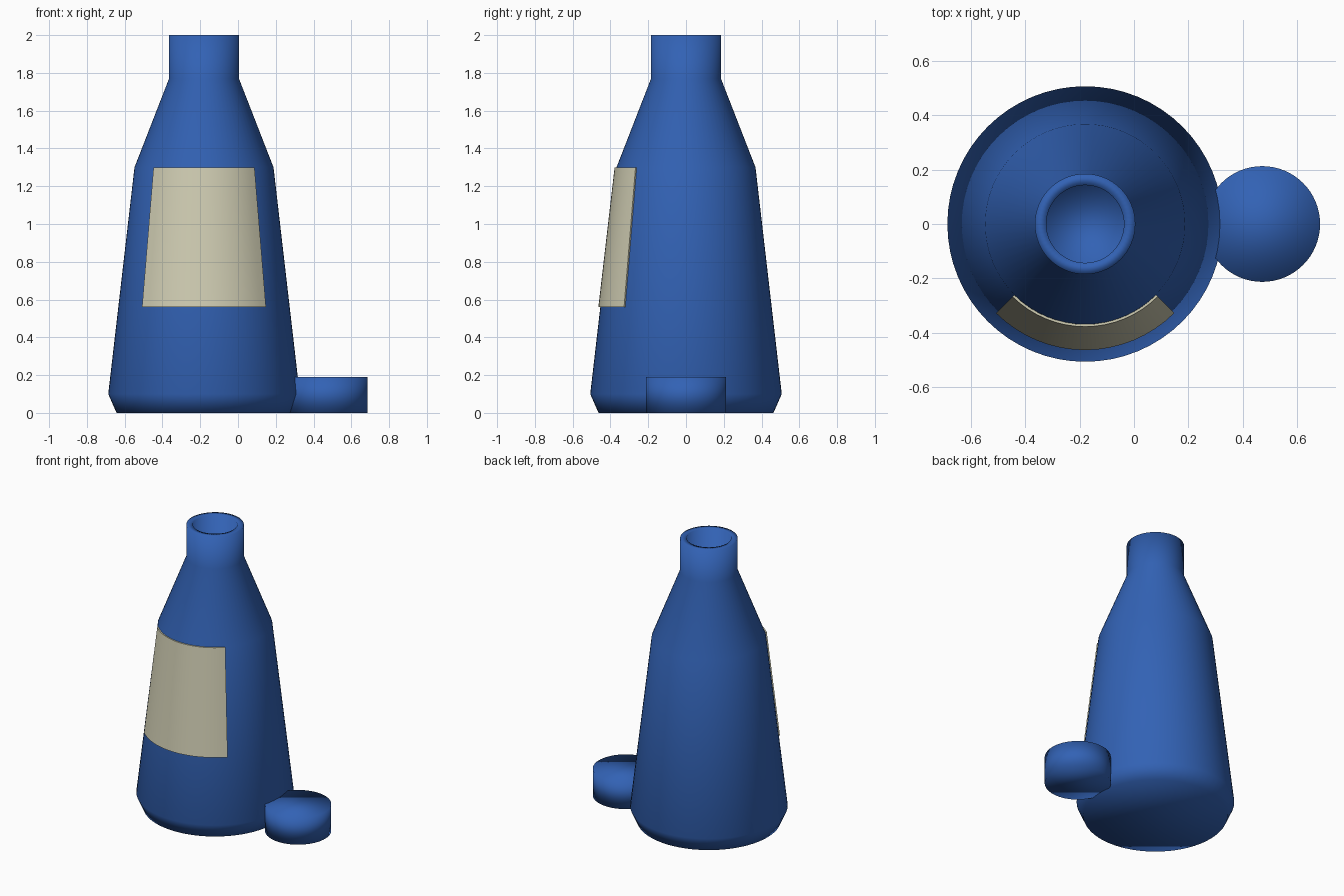
import bpy, bmesh, math

if "Cube" in bpy.data.objects:
    bpy.data.objects.remove(bpy.data.objects["Cube"])

CX = -0.18           # bottle axis
SIDES = 64


def material(name, rgb):
    m = bpy.data.materials.new(name)
    m.diffuse_color = (*rgb, 1)
    m.use_nodes = True
    m.node_tree.nodes["Principled BSDF"].inputs["Base Color"].default_value = m.diffuse_color
    return m


def make_object(name, bm, mat, smooth=True):
    bmesh.ops.recalc_face_normals(bm, faces=bm.faces[:])
    for f in bm.faces:
        f.smooth = smooth
    me = bpy.data.meshes.new(name)
    bm.to_mesh(me)
    bm.free()
    me.materials.append(mat)
    ob = bpy.data.objects.new(name, me)
    bpy.context.collection.objects.link(ob)
    return ob


def lathe(name, profile, cx, mat):
    """Closed turned solid from (radius, height) rings with flat end caps."""
    bm = bmesh.new()
    rings = []
    for r, z in profile:
        rings.append([bm.verts.new((cx + r * math.cos(2 * math.pi * i / SIDES),
                                    r * math.sin(2 * math.pi * i / SIDES), z))
                      for i in range(SIDES)])
    for a, b in zip(rings, rings[1:]):
        for i in range(SIDES):
            j = (i + 1) % SIDES
            bm.faces.new((a[i], a[j], b[j], b[i]))
    bm.faces.new(rings[0][::-1])
    bm.faces.new(rings[-1])
    return make_object(name, bm, mat)


blue = material("blue_glass", (0.032, 0.122, 0.46))
cream = material("cream_paper", (0.63, 0.61, 0.45))

# Bottle: chamfered foot, tapered body, shoulder, neck and hollow mouth
lathe("bottle", [(0.463, 0), (0.507, 0.10), (0.368, 1.30), (0.185, 1.77),
                 (0.185, 2.0), (0.143, 2.0), (0.143, 1.77)], CX, blue)

# Loose cap lying beside the bottle
lathe("cap", [(0.213, 0), (0.213, 0.19)], 0.472, blue)

# Label: thin quarter-turn plate wrapped round the front of the body
bm = bmesh.new()
STEPS = 16
columns = []
for i in range(STEPS + 1):
    a = math.radians(-135 + 90 * i / STEPS)
    columns.append([bm.verts.new((CX + r * math.cos(a), r * math.sin(a), z))
                    for r, z in ((0.455, 0.56), (0.464, 0.56),
                                 (0.378, 1.30), (0.369, 1.30))])
for a, b in zip(columns, columns[1:]):
    for k in range(4):
        n = (k + 1) % 4
        bm.faces.new((a[k], b[k], b[n], a[n]))
bm.faces.new(columns[0])
bm.faces.new(columns[-1][::-1])
label = make_object("label", bm, cream)
bpy.context.view_layer.objects.active = label
label.select_set(True)
bpy.ops.object.shade_smooth_by_angle(angle=math.radians(30))
